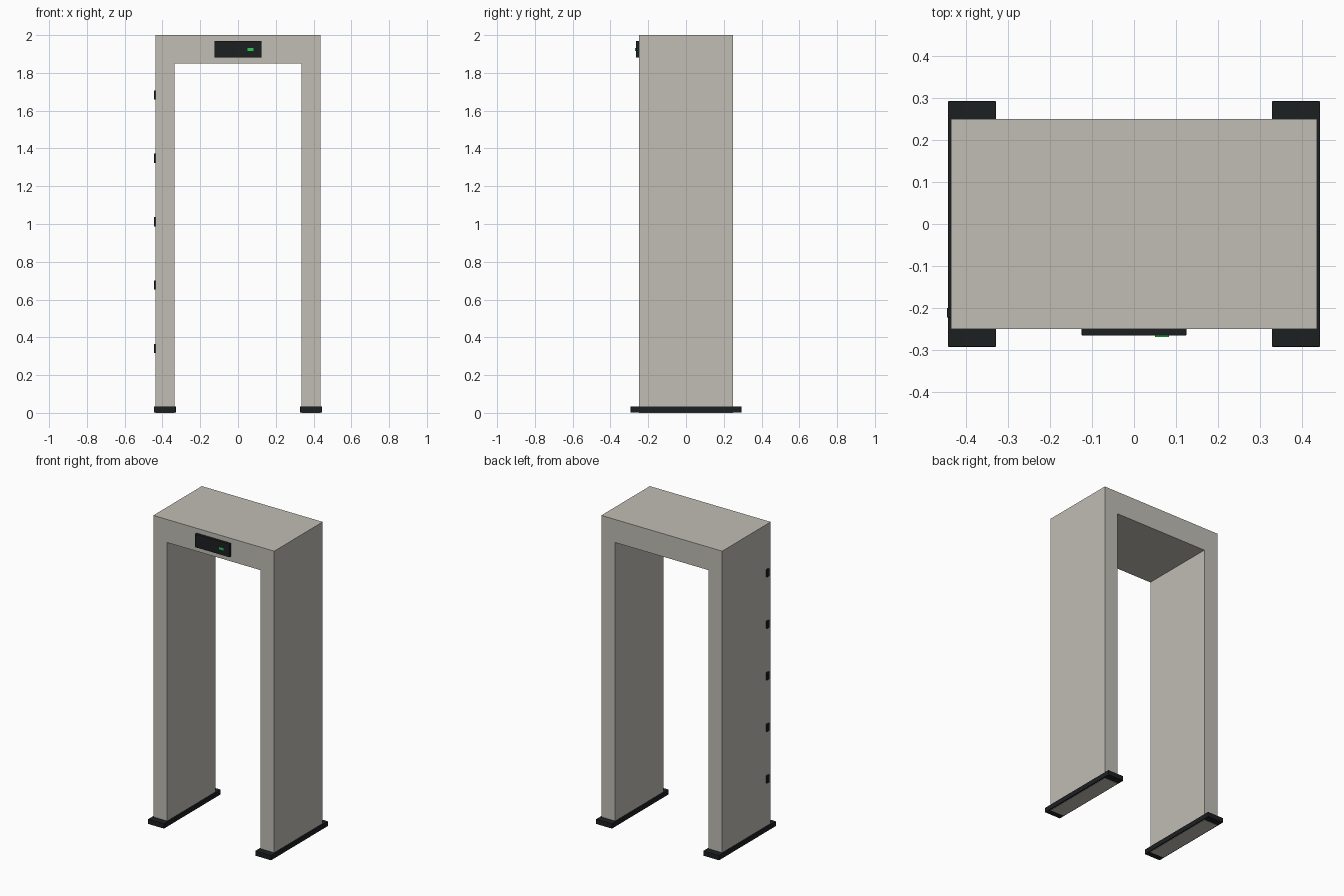
import bpy

if "Cube" in bpy.data.objects:
    bpy.data.objects.remove(bpy.data.objects["Cube"])


def material(name, rgb):
    m = bpy.data.materials.new(name)
    m.diffuse_color = (*rgb, 1.0)
    m.use_nodes = True
    m.node_tree.nodes["Principled BSDF"].inputs["Base Color"].default_value = m.diffuse_color
    return m


GREY = material("warm_grey", (0.53, 0.51, 0.46))
BLACK = material("black_plastic", (0.012, 0.014, 0.015))
GREEN = material("green_light", (0.02, 0.6, 0.08))


def box(name, x, y, z, mat, bevel=0.0):
    """Box given by its (min, max) range on each axis."""
    bpy.ops.mesh.primitive_cube_add(size=1)
    ob = bpy.context.object
    ob.name = name
    for v in ob.data.vertices:
        v.co = [r[1] if c > 0 else r[0] for c, r in zip(v.co, (x, y, z))]
    ob.data.materials.append(mat)
    if bevel:
        b = ob.modifiers.new("bevel", "BEVEL")
        b.width = bevel
        b.segments = 2
    return ob


def span(side, inner, outer):
    return tuple(sorted((side * inner, side * outer)))


# Side panels standing in their feet
for label, s in (("left", -1), ("right", 1)):
    box(label + "_panel", span(s, 0.336, 0.436), (-0.25, 0.25), (0.0, 1.85), GREY)
    box(label + "_foot", span(s, 0.329, 0.444), (-0.293, 0.293), (0.002, 0.034), BLACK, 0.002)

# Overhead crosspiece
box("header", (-0.436, 0.436), (-0.25, 0.25), (1.85, 2.0), GREY)

# Control display and its status light
box("display", (-0.125, 0.125), (-0.266, -0.245), (1.882, 1.969), BLACK, 0.002)
box("status_light", (0.05, 0.083), (-0.269, -0.262), (1.917, 1.932), GREEN)

# Zone indicators up the outside of the left panel
for i in range(5):
    z = 0.34 + i * 0.336
    box(f"zone_indicator_{i + 1}", (-0.446, -0.432), (-0.223, -0.2), (z - 0.024, z + 0.024), BLACK)
